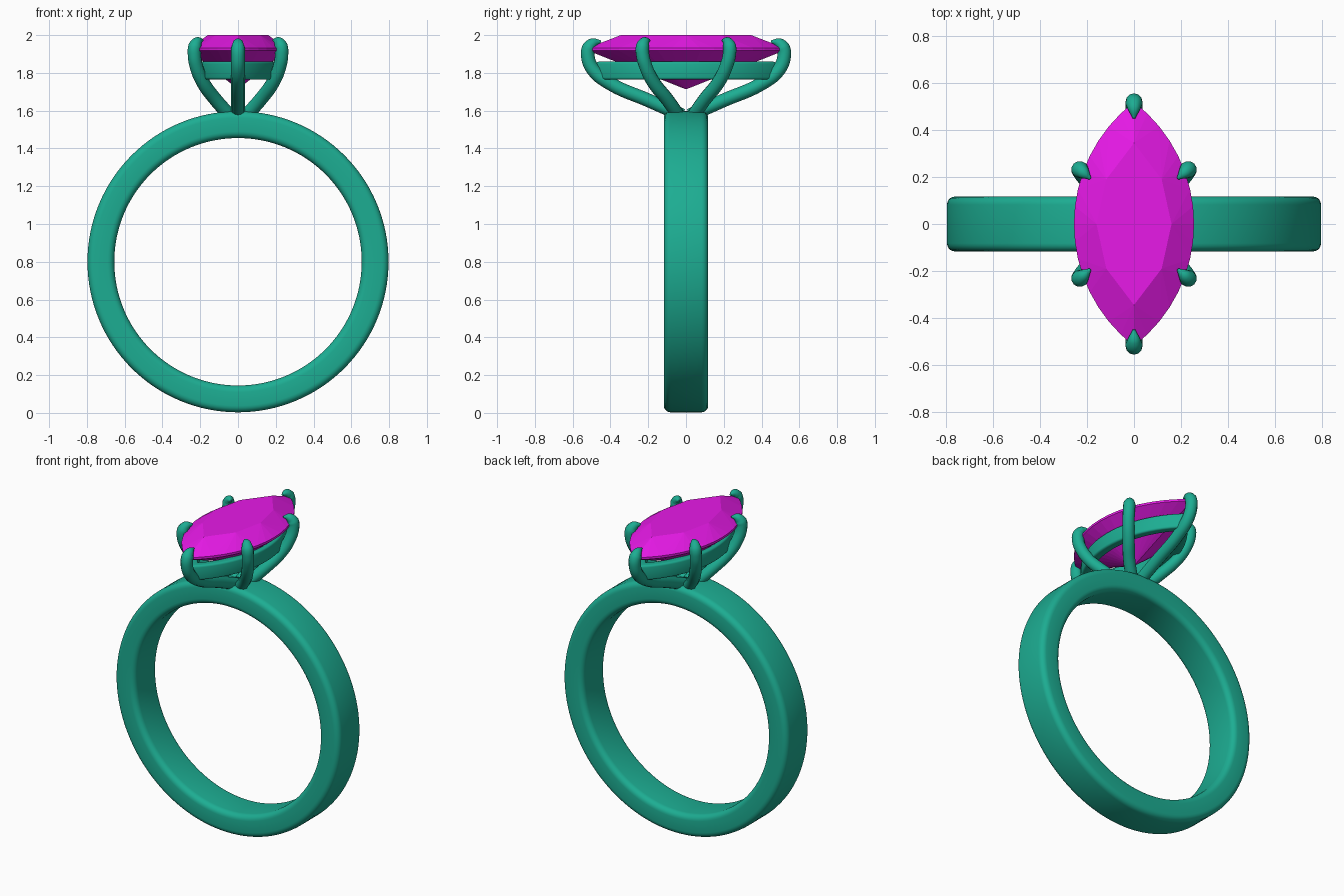
import bpy, bmesh, math

if "Cube" in bpy.data.objects:
    bpy.data.objects.remove(bpy.data.objects["Cube"])


def material(name, color):
    m = bpy.data.materials.new(name)
    m.diffuse_color = color
    m.use_nodes = True
    m.node_tree.nodes["Principled BSDF"].inputs["Base Color"].default_value = m.diffuse_color
    return m


METAL = material("green_metal", (0.012, 0.42, 0.29, 1))
GEM = material("magenta_gem", (0.80, 0.01, 0.80, 1))


def add_mesh(name, bm, mat, smooth=None):
    bmesh.ops.recalc_face_normals(bm, faces=bm.faces)
    me = bpy.data.meshes.new(name)
    bm.to_mesh(me)
    bm.free()
    ob = bpy.data.objects.new(name, me)
    bpy.context.collection.objects.link(ob)
    me.materials.append(mat)
    if smooth:
        bpy.ops.object.select_all(action='DESELECT')
        bpy.context.view_layer.objects.active = ob
        ob.select_set(True)
        bpy.ops.object.shade_smooth_by_angle(angle=math.radians(smooth))
    return ob


def loft(bm, rings):
    """Join a closed series of closed rings with quads."""
    vs = [[bm.verts.new(p) for p in r] for r in rings]
    n = len(vs[0])
    for a, b in zip(vs, vs[1:] + vs[:1]):
        for i in range(n):
            bm.faces.new((a[i], a[(i + 1) % n], b[(i + 1) % n], b[i]))


def rounded_rect(u0, u1, v0, v1, r, steps=5):
    pts = []
    corners = [(u1 - r, v1 - r), (u0 + r, v1 - r), (u0 + r, v0 + r), (u1 - r, v0 + r)]
    for k, (cu, cv) in enumerate(corners):
        for i in range(steps + 1):
            a = math.pi / 2 * (k + i / steps)
            pts.append((cu + r * math.cos(a), cv + r * math.sin(a)))
    return pts


def marquise(hx, hy, z, n=12):
    """Pointed oval from two arcs, n segments per quarter."""
    rad = (hx * hx + hy * hy) / (2 * hx)
    end = math.asin(hy / rad)
    arc = [end * (i / n) for i in range(-n, n)]
    half = [(rad * math.cos(a) - rad + hx, rad * math.sin(a), z) for a in arc]
    return half + [(-x, -y, z) for x, y, z in half]


# Finger band with softened edges
bm = bmesh.new()
profile = rounded_rect(0.655, 0.797, -0.117, 0.117, 0.035)
loft(bm, [[(r * math.cos(t), y, 0.8 + r * math.sin(t)) for r, y in profile]
          for t in (2 * math.pi * i / 128 for i in range(128))])
add_mesh("band", bm, METAL, 40)

# Gallery rail under the stone
bm = bmesh.new()
section = rounded_rect(-0.055, 0.0, 1.765, 1.86, 0.012, 3)
loft(bm, [marquise(0.21 + u, 0.475 + 1.3 * u, z) for u, z in section])
add_mesh("gallery_rail", bm, METAL, 40)

# Faceted marquise stone: table, crown, girdle, pavilion and culet
bm = bmesh.new()
points = (marquise(0.16, 0.345, 2.0, 2) + marquise(0.256, 0.52, 1.932, 8)
          + marquise(0.256, 0.52, 1.918, 8) + marquise(0.15, 0.30, 1.842, 2)
          + [(0, 0, 1.713)])
for p in points:
    bm.verts.new(p)
bmesh.ops.convex_hull(bm, input=bm.verts)
bmesh.ops.dissolve_limit(bm, angle_limit=0.01, verts=bm.verts, edges=bm.edges)
add_mesh("marquise_stone", bm, GEM)


def prong(name, path, sx, sy):
    cu = bpy.data.curves.new(name, 'CURVE')
    cu.dimensions = '3D'
    cu.bevel_depth = 0.036
    cu.bevel_resolution = 4
    cu.use_fill_caps = True
    cu.resolution_u = 6
    sp = cu.splines.new('BEZIER')
    sp.bezier_points.add(len(path) - 1)
    for bp, (x, y, z, r) in zip(sp.bezier_points, path):
        bp.co = (x * sx, y * sy, z)
        bp.radius = r
        bp.handle_left_type = bp.handle_right_type = 'AUTO'
    cu.materials.append(METAL)
    ob = bpy.data.objects.new(name, cu)
    bpy.context.collection.objects.link(ob)
    bpy.ops.object.select_all(action='DESELECT')
    bpy.context.view_layer.objects.active = ob
    ob.select_set(True)
    bpy.ops.object.convert(target='MESH')
    bpy.ops.object.shade_smooth_by_angle(angle=math.radians(60))


# Prongs sweep up from the band and fold over the girdle (x, y, z, radius)
END = [(0, 0.02, 1.575, 1), (0, 0.20, 1.655, 1), (0, 0.40, 1.743, 1),
       (0, 0.49, 1.815, 1), (0, 0.52, 1.89, 1), (0, 0.513, 1.935, 1),
       (0, 0.49, 1.958, 0.75), (0, 0.45, 1.967, 0.15)]
SIDE = [(0.03, 0.03, 1.56, 1), (0.12, 0.10, 1.66, 1), (0.188, 0.175, 1.755, 1),
        (0.222, 0.215, 1.84, 1), (0.231, 0.23, 1.90, 1), (0.228, 0.23, 1.94, 1),
        (0.213, 0.217, 1.965, 0.75), (0.186, 0.193, 1.974, 0.15)]
for s in (-1, 1):
    prong("end_prong", END, 1, s)
    for t in (-1, 1):
        prong("side_prong", SIDE, s, t)
